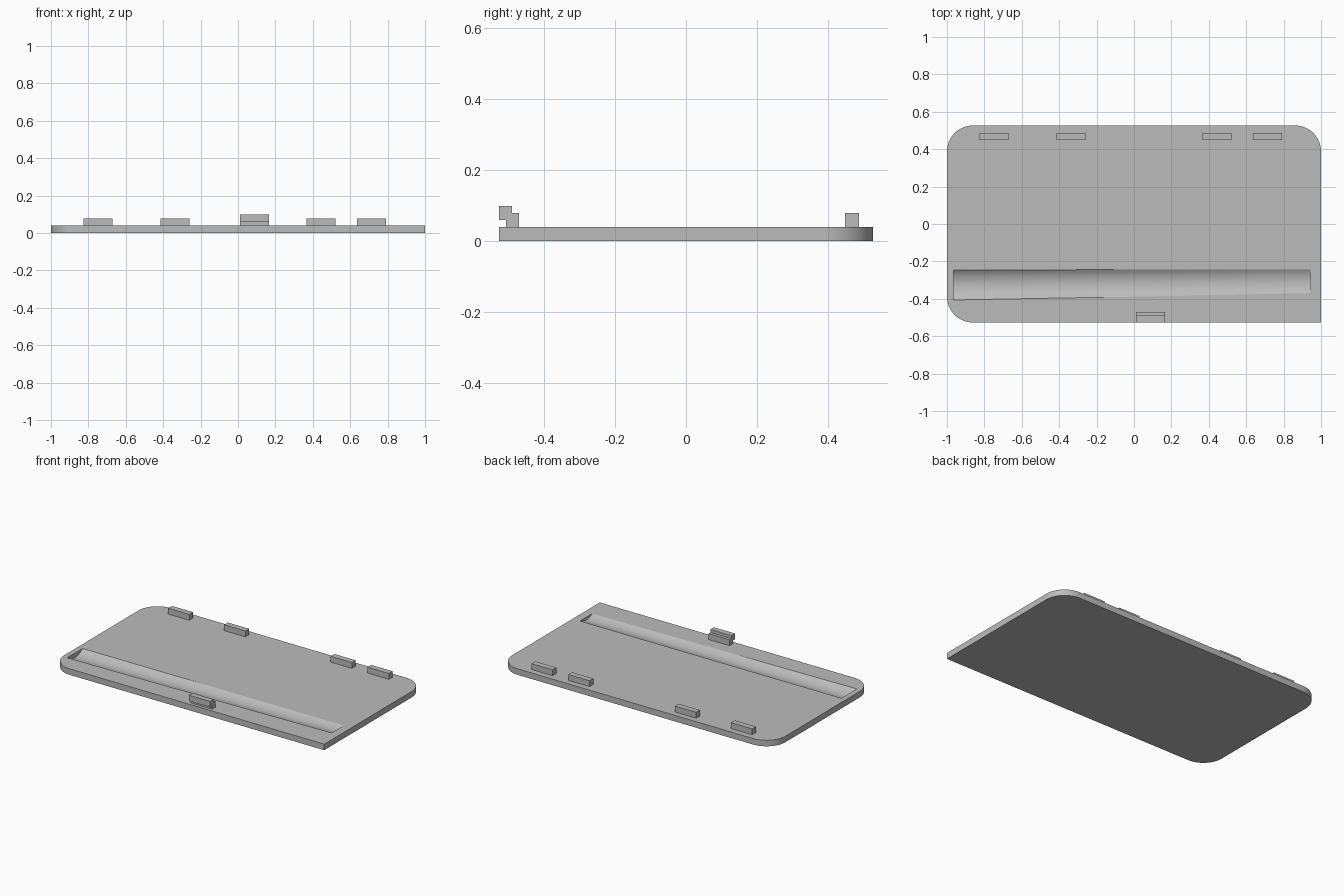
import bpy
import bmesh
from math import radians, cos, sin
from mathutils import Vector

if "Cube" in bpy.data.objects:
    bpy.data.objects.remove(bpy.data.objects["Cube"], do_unlink=True)

HALF_Y, TOP = 0.527, 0.04

grey = bpy.data.materials.new("plain_grey")
grey.use_nodes = True
colour = (0.5, 0.5, 0.5, 1)
grey.diffuse_color = colour
grey.node_tree.nodes["Principled BSDF"].inputs["Base Color"].default_value = colour


def prism(name, outline, direction):
    """Extrude a closed outline along a direction."""
    bm = bmesh.new()
    face = bm.faces.new([bm.verts.new(p) for p in outline])
    moved = bmesh.ops.extrude_face_region(bm, geom=[face])["geom"]
    verts = [v for v in moved if isinstance(v, bmesh.types.BMVert)]
    bmesh.ops.translate(bm, verts=verts, vec=direction)
    bmesh.ops.recalc_face_normals(bm, faces=bm.faces)
    mesh = bpy.data.meshes.new(name)
    bm.to_mesh(mesh)
    bm.free()
    mesh.materials.append(grey)
    obj = bpy.data.objects.new(name, mesh)
    bpy.context.collection.objects.link(obj)
    return obj


def corner(sx, sy, start, radius=0.14, steps=16):
    """Quarter-round corner points, counter-clockwise."""
    cx, cy = sx * (1 - radius), sy * (HALF_Y - radius)
    angles = [radians(start + 90 * i / steps) for i in range(steps + 1)]
    return [(cx + radius * cos(a), cy + radius * sin(a), 0) for a in angles]


# Cover plate: three rounded corners and one square corner
outline = [(1, -HALF_Y, 0)] + corner(1, 1, 0) + corner(-1, 1, 90) + corner(-1, -1, 180)
plate = prism("cover_plate", outline, (0, 0, TOP))

# Round groove, sloping gently from deep to shallow
RADIUS = 0.122
start = Vector((-0.965, -0.326, TOP + RADIUS - 0.030))
end = Vector((0.945, -0.307, TOP + RADIUS - 0.0175))
ring = [start + Vector((0, RADIUS * cos(a), RADIUS * sin(a)))
        for a in (radians(360 * i / 96) for i in range(96))]
cutter = prism("groove_cutter", ring, end - start)
cutter.hide_render = True
cutter.hide_set(True)

cut = plate.modifiers.new("groove", "BOOLEAN")
cut.operation = "DIFFERENCE"
cut.solver = "EXACT"
cut.object = cutter
bpy.context.view_layer.objects.active = plate
plate.select_set(True)
bpy.ops.object.modifier_apply(modifier=cut.name)
bpy.data.objects.remove(cutter, do_unlink=True)
bpy.ops.object.shade_smooth_by_angle(angle=radians(20))

# Locating tabs along the back edge
WIDTH = 0.155
tab = [(0.448, TOP), (0.487, TOP), (0.487, 0.079), (0.448, 0.079)]
for i, x in enumerate((-0.825, -0.415, 0.365, 0.635)):
    prism(f"back_tab_{i + 1}", [(x, y, z) for y, z in tab], (WIDTH, 0, 0))

# Stepped latch on the front edge
latch = [(-0.507, TOP), (-0.47, TOP), (-0.47, 0.079), (-0.49, 0.079),
         (-0.49, 0.099), (-HALF_Y, 0.099), (-HALF_Y, 0.06), (-0.507, 0.06)]
prism("front_latch", [(0.01, y, z) for y, z in latch], (WIDTH, 0, 0))
